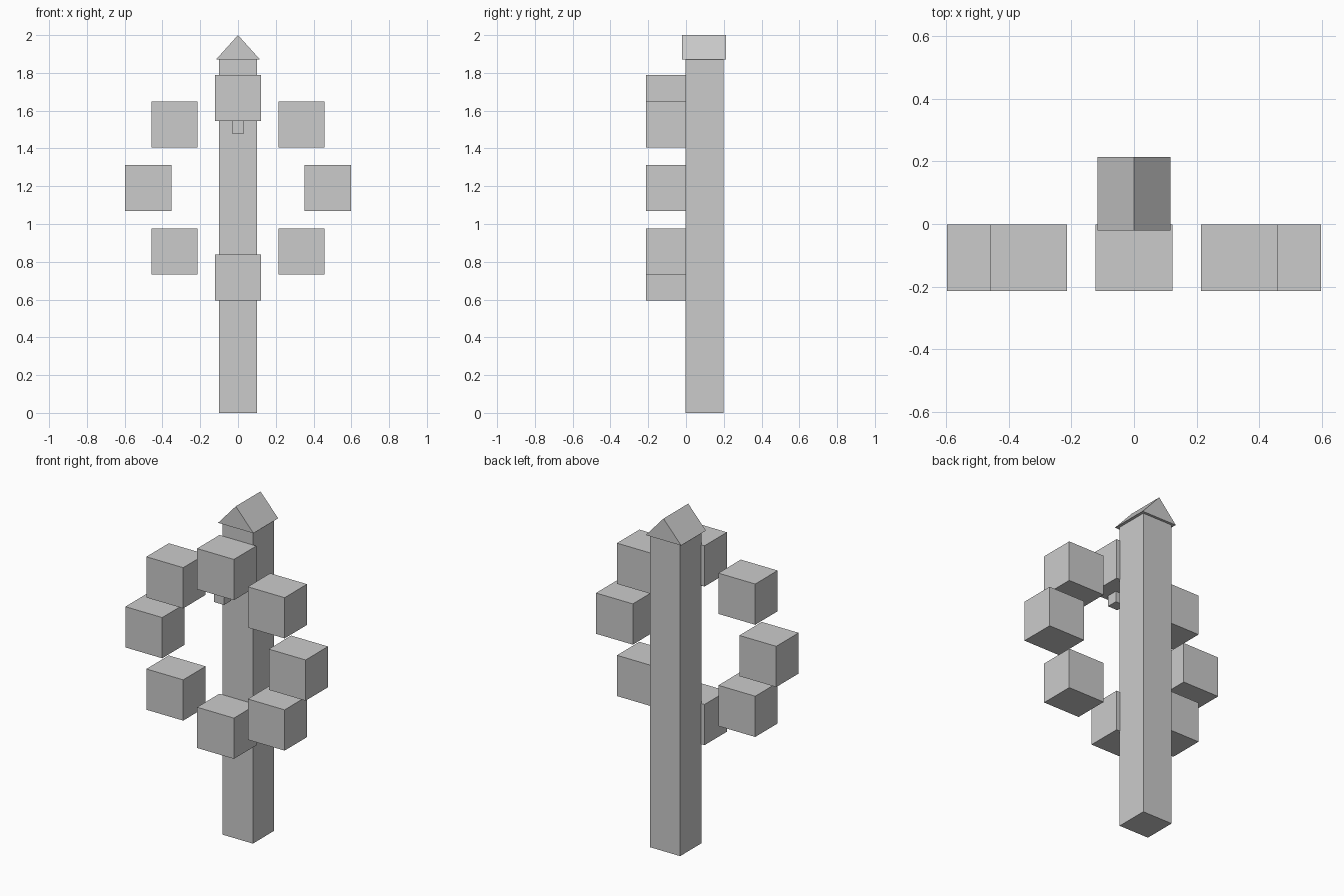
import bpy, math

if "Cube" in bpy.data.objects:
    bpy.data.objects.remove(bpy.data.objects["Cube"])


def mesh_object(name, verts, faces):
    mesh = bpy.data.meshes.new(name)
    mesh.from_pydata(verts, [], faces)
    obj = bpy.data.objects.new(name, mesh)
    bpy.context.collection.objects.link(obj)
    return obj


def box(name, center, size):
    bpy.ops.mesh.primitive_cube_add(size=1, location=center)
    obj = bpy.context.object
    obj.name = name
    obj.scale = size
    bpy.ops.object.transform_apply(location=False, rotation=False, scale=True)
    return obj


# Square post
box("post", (0, 0.098, 0.936), (0.2, 0.2, 1.872))

# Gabled cap, ridge running front to back
W, Y0, Y1, Z0, Z1 = 0.117, -0.021, 0.213, 1.87, 2.0
mesh_object("gable_cap",
            [(x, y, z) for y in (Y0, Y1) for x, z in ((-W, Z0), (W, Z0), (0, Z1))],
            [(0, 1, 2), (5, 4, 3), (0, 3, 4, 1), (1, 4, 5, 2), (2, 5, 3, 0)])

# Ring of eight upright blocks in front of the post
RADIUS, RING_Z = 0.475, 1.191
for i in range(8):
    a = i * math.pi / 4
    box(f"ring_block_{i + 1}",
        (RADIUS * math.sin(a), -0.107, RING_Z + RADIUS * math.cos(a)),
        (0.244, 0.212, 0.244))

# Small peg below the top block
box("peg", (0, -0.147, 1.512), (0.066, 0.066, 0.066))
